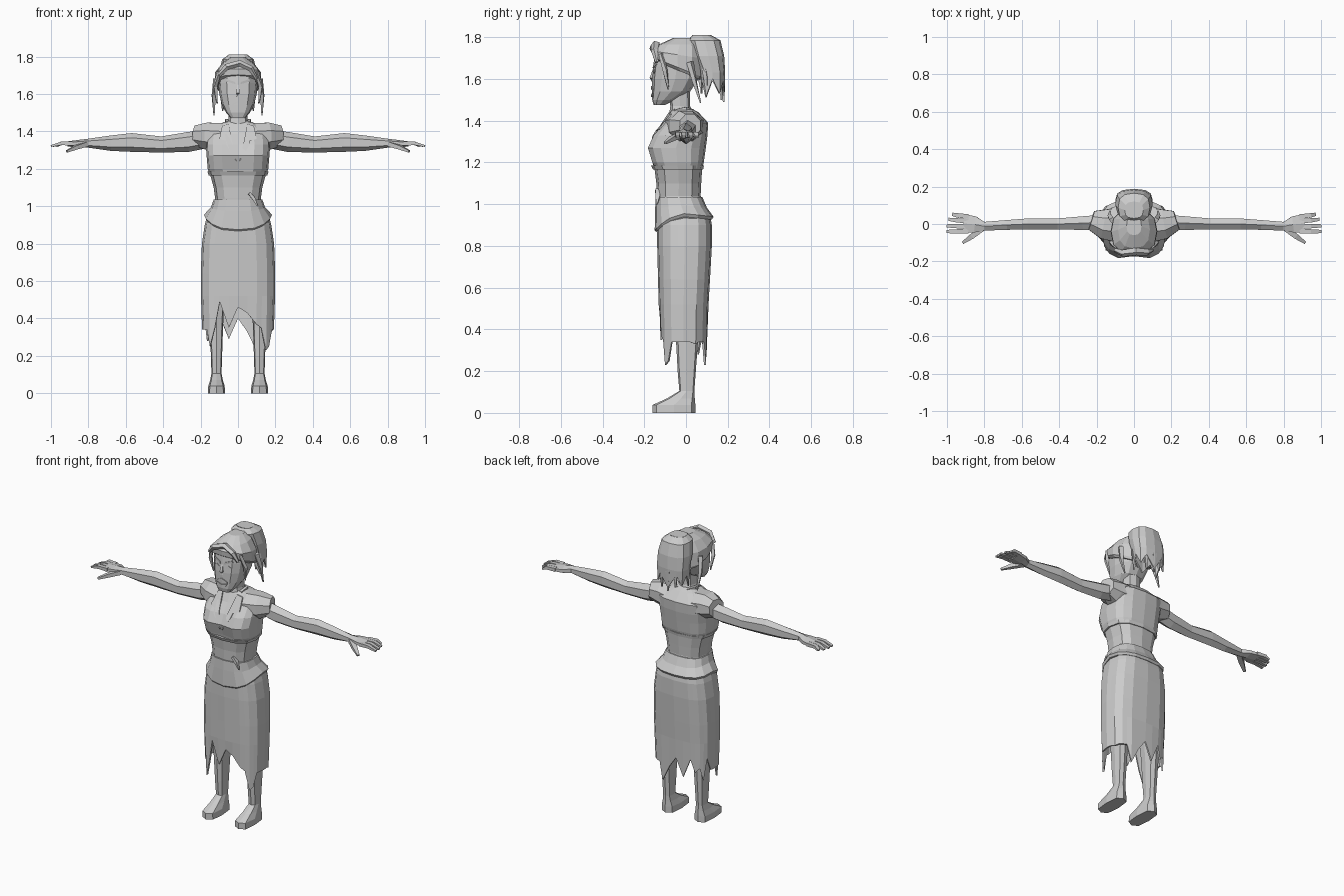
import bpy, bmesh, math
from mathutils import Vector
from mathutils.bvhtree import BVHTree

grey = bpy.data.materials.new("plain grey")
grey.diffuse_color = (0.6, 0.6, 0.6, 1)


def make(name, verts, faces, thick=0):
    """Flat-shaded mesh object with outward normals."""
    bm = bmesh.new()
    vs = [bm.verts.new(v) for v in verts]
    for f in faces:
        bm.faces.new([vs[i] for i in f])
    bmesh.ops.recalc_face_normals(bm, faces=bm.faces)
    me = bpy.data.meshes.new(name)
    bm.to_mesh(me)
    bm.free()
    me.materials.append(grey)
    ob = bpy.data.objects.new(name, me)
    bpy.context.collection.objects.link(ob)
    if thick:
        m = ob.modifiers.new("thickness", 'SOLIDIFY')
        m.thickness = thick
    return ob


def ring(z, rx, yf, yb, n=12, p=0.75, tilt=0, cx=0):
    """Rounded-box cross-section between yf (front) and yb (back)."""
    pts = []
    for i in range(n):
        a = 2 * math.pi * i / n
        c, s = math.cos(a), math.sin(a)
        x = cx + rx * math.copysign(abs(c) ** p, c)
        y = (yf + yb) / 2 + (yb - yf) / 2 * math.copysign(abs(s) ** p, s)
        pts.append(Vector((x, y, z + tilt * y)))
    return pts


def loft(name, rings, caps=True, thick=0):
    n = len(rings[0])
    faces = [(k * n + i, k * n + (i + 1) % n, (k + 1) * n + (i + 1) % n, (k + 1) * n + i)
             for k in range(len(rings) - 1) for i in range(n)]
    if caps:
        faces += [tuple(range(n)), tuple(range(len(rings) * n - n, len(rings) * n))]
    return make(name, [v for r in rings for v in r], faces, thick)


def tube(name, path, n=6, side=1):
    """Tube along (x, y, z, horizontal radius, vertical radius) points."""
    cs = [Vector(p[:3]) for p in path]
    rings = []
    for k, p in enumerate(path):
        d = cs[min(k + 1, len(cs) - 1)] - cs[max(k - 1, 0)]
        q = d.to_track_quat('Z', 'Y')
        r = []
        for i in range(n):
            a = 2 * math.pi * (i + 0.5) / n
            v = cs[k] + q @ Vector((p[3] * math.cos(a), p[4] * math.sin(a), 0))
            v.x *= side
            r.append(v)
        rings.append(r)
    return loft(name, rings)


def plate(name, target, pts, side=1, out=0.005):
    """Thin plate laid on the front of a part, from (x, z) points."""
    me = target.data
    tree = BVHTree.FromPolygons([v.co for v in me.vertices], [tuple(p.vertices) for p in me.polygons])
    front, back = [], []
    for x, z in pts:
        hit = tree.ray_cast(Vector((x * side, -1, z)), Vector((0, 1, 0)))[0]
        y = hit.y if hit else -0.1
        front.append((x * side, y - out, z))
        back.append((x * side, y + 0.004, z))
    n = len(pts)
    faces = [tuple(range(n)), tuple(range(n, 2 * n))]
    faces += [(i, (i + 1) % n, n + (i + 1) % n, n + i) for i in range(n)]
    return make(name, front + back, faces)


def halved(r):
    """Doubles the points of a ring while keeping its flat sides."""
    return [v for i in range(len(r)) for v in (r[i], (r[i] + r[(i + 1) % len(r)]) / 2)]


# Torso
loft("midriff", [ring(0.95, 0.14, -0.13, 0.10), ring(1.04, 0.122, -0.14, 0.07),
                 ring(1.10, 0.13, -0.142, 0.073), ring(1.18, 0.152, -0.152, 0.078)])
bust = [ring(*r, n=16, p=0.7) for r in (
    (1.172, 0.153, -0.152, 0.078), (1.20, 0.162, -0.168, 0.085), (1.27, 0.168, -0.19, 0.095),
    (1.33, 0.172, -0.162, 0.103), (1.39, 0.165, -0.108, 0.106), (1.44, 0.10, -0.078, 0.06),
    (1.455, 0.062, -0.065, 0.03))]
for k in (1, 2, 3):
    bust[k][12].y += 0.018  # centre crease
chest = loft("top_garment", bust)
loft("top_hem", [ring(1.165, 0.157, -0.158, 0.082), ring(1.185, 0.163, -0.167, 0.086)])
loft("neck", [ring(1.40, 0.065, -0.085, 0.045, 8), ring(1.47, 0.05, -0.075, 0.02, 8),
              ring(1.56, 0.05, -0.09, 0.02, 8)])

# Waist wrap with a pointed lower edge
def wrap_edge(r, drop):
    for v in r:
        v.z -= drop * max(0, -v.y / 0.145) ** 2 + 0.015 * max(0, v.y / 0.13)
    return r

loft("waist_wrap", [ring(1.035, 0.13, -0.145, 0.078, 16), wrap_edge(ring(0.995, 0.145, -0.148, 0.10, 16), 0.02),
                    wrap_edge(ring(0.955, 0.182, -0.15, 0.132, 16), 0.075),
                    wrap_edge(ring(0.94, 0.174, -0.143, 0.124, 16), 0.075)])
tube("waist_tie", [(0.06, -0.14, 1.07, 0.01, 0.01), (0.085, -0.135, 1.04, 0.016, 0.012),
                   (0.105, -0.14, 1.0, 0.004, 0.004)], 4)

# Skirt with a torn hem
hem = [0.34, 0.34, 0.33, 0.34, 0.34, 0.34, 0.23, 0.33, 0.40, 0.29, 0.41, 0.33, 0.36, 0.28, 0.42, 0.34,
       0.34, 0.34, 0.34, 0.34, 0.25, 0.35, 0.49, 0.35, 0.46, 0.43, 0.37, 0.35, 0.23, 0.25, 0.34, 0.34]
rows = [halved(ring(*r, n=16, p=0.7)) for r in (
    (0.95, 0.165, -0.132, 0.115), (0.90, 0.178, -0.138, 0.124), (0.80, 0.193, -0.138, 0.124),
    (0.64, 0.199, -0.134, 0.115), (0.52, 0.198, -0.131, 0.108), (0.0, 0.192, -0.125, 0.102))]
for v, z in zip(rows[-1], hem):
    v.z = z
loft("skirt", rows, caps=False, thick=0.01)

# Head
head = loft("head", [ring(*r, n=12, p=0.8) for r in (
    (1.475, 0.042, -0.155, -0.10), (1.50, 0.064, -0.162, -0.05), (1.54, 0.085, -0.163, 0.02),
    (1.60, 0.10, -0.163, 0.06), (1.66, 0.105, -0.157, 0.07), (1.72, 0.10, -0.15, 0.07),
    (1.77, 0.07, -0.10, 0.05))])
tube("nose", [(0, -0.152, 1.65, 0.007, 0.007), (0, -0.165, 1.605, 0.013, 0.013),
              (0, -0.158, 1.588, 0.012, 0.008)], 4)

# Hair cap, fuller at the back
loft("hair_cap", [ring(1.625, 0.112, -0.13, 0.075, 12, 0.8, -0.42), ring(1.64, 0.125, -0.158, 0.08, 12, 0.8, -0.4),
                  ring(1.71, 0.122, -0.162, 0.08, 12, 0.8, -0.15), ring(1.765, 0.085, -0.13, 0.07, 12, 0.8),
                  ring(1.797, 0.04, -0.06, 0.04, 12, 0.8)])
tube("forehead_roll", [(-0.10, -0.14, 1.70, 0.012, 0.012), (-0.06, -0.155, 1.745, 0.02, 0.018),
                       (0.01, -0.145, 1.765, 0.022, 0.018), (0.07, -0.15, 1.735, 0.018, 0.016),
                       (0.10, -0.14, 1.68, 0.008, 0.008)], 5)

# Gathered hair falling behind, ending in separate locks
tail = [ring(*r, n=12) for r in (
    (1.81, 0.05, 0.03, 0.12), (1.785, 0.085, 0.01, 0.165), (1.71, 0.10, 0.03, 0.183),
    (1.63, 0.10, 0.065, 0.188), (0.0, 0.095, 0.07, 0.185))]
for i, v in enumerate(tail[-1]):
    v.z = (1.60, 1.53, 1.59, 1.51)[i % 4]
loft("hair_tail", tail, caps=False, thick=0.008)
make("hair_tail_top", [v + Vector((0, 0, 0.001)) for v in tail[0]], [tuple(range(12))])
for i, (x, y, z) in enumerate([(-0.08, 0.09, 1.55), (-0.045, 0.17, 1.52), (0.0, 0.18, 1.49),
                               (0.05, 0.17, 1.50), (0.08, 0.10, 1.53), (0.03, 0.07, 1.56)]):
    tube(f"back_lock_{i}", [(x * 0.9, y - 0.015, 1.70, 0.02, 0.016), (x, y - 0.003, 1.61, 0.018, 0.014),
                            (x, y, z, 0.005, 0.005)], 4)

for s, tag in ((1, "left"), (-1, "right")):
    # Face details
    plate(f"{tag}_eye", head, [(0.022, 1.632), (0.04, 1.626), (0.058, 1.636), (0.04, 1.645)], s, 0.003)
    plate(f"{tag}_brow", head, [(0.013, 1.652), (0.065, 1.668), (0.06, 1.68), (0.015, 1.664)], s)
    plate(f"{tag}_upper_lip", head, [(0, 1.565), (0.035, 1.545), (0.035, 1.532), (0.022, 1.545), (0, 1.552)], s)
    plate(f"{tag}_lower_lip", head, [(0, 1.513), (0.025, 1.516), (0.035, 1.532), (0.022, 1.53), (0, 1.525)], s)
    # Loose side locks
    tube(f"{tag}_temple_lock", [(0.10, -0.12, 1.72, 0.012, 0.012), (0.122, -0.10, 1.64, 0.013, 0.013),
                                (0.112, -0.085, 1.55, 0.004, 0.004)], 4, s)
    tube(f"{tag}_ear_lock", [(0.115, 0.02, 1.68, 0.018, 0.018), (0.13, 0.04, 1.59, 0.013, 0.013),
                             (0.128, 0.07, 1.485, 0.004, 0.004)], 4, s)
    # Lapels and cap sleeves
    plate(f"{tag}_lapel", chest, [(0.05, 1.44), (0.085, 1.43), (0.10, 1.36), (0.065, 1.35),
                                  (0.06, 1.325), (0.008, 1.24), (0.03, 1.34)], s, 0.008)
    tube(f"{tag}_collar", [(0.03, 0.03, 1.44, 0.012, 0.02), (0.062, 0.0, 1.45, 0.012, 0.022),
                           (0.058, -0.055, 1.44, 0.012, 0.02)], 4, s)
    tube(f"{tag}_sleeve", [(0.09, -0.005, 1.37, 0.10, 0.08), (0.165, 0.0, 1.375, 0.085, 0.078),
                           (0.228, 0.02, 1.378, 0.056, 0.058)], 8, s)
    # Arm and palm
    tube(f"{tag}_arm", [(0.17, 0.01, 1.36, 0.045, 0.05), (0.27, 0.005, 1.343, 0.042, 0.053),
                        (0.41, 0, 1.33, 0.034, 0.043), (0.57, 0, 1.341, 0.034, 0.05),
                        (0.68, -0.005, 1.337, 0.03, 0.041), (0.80, -0.012, 1.337, 0.027, 0.024),
                        (0.85, -0.003, 1.335, 0.05, 0.02), (0.91, 0.003, 1.333, 0.058, 0.014)], 6, s)
    # Fingers and thumb
    for i, (y0, x1, y1) in enumerate([(-0.04, 1.0, -0.04), (-0.012, 1.0, -0.01), (0.015, 0.99, 0.025), (0.04, 0.97, 0.052)]):
        tube(f"{tag}_finger_{i}", [(0.885, y0, 1.335, 0.017, 0.015), (0.945, (y0 + y1) / 2, 1.336, 0.017, 0.013),
                                   (x1, y1, 1.322, 0.012, 0.007)], 4, s)
    tube(f"{tag}_thumb", [(0.81, -0.025, 1.332, 0.02, 0.018), (0.865, -0.065, 1.315, 0.02, 0.015),
                          (0.915, -0.10, 1.293, 0.01, 0.008)], 4, s)
    # Leg with foot
    loft(f"{tag}_leg", [ring(*r, n=8, p=0.6, cx=s * 0.115) for r in (
        (0, 0.045, -0.16, 0.045), (0.038, 0.044, -0.16, 0.045), (0.07, 0.034, -0.09, 0.042),
        (0.105, 0.027, -0.032, 0.04), (0.20, 0.03, -0.04, 0.047), (0.35, 0.035, -0.048, 0.058),
        (0.50, 0.042, -0.06, 0.06), (0.85, 0.06, -0.09, 0.08))])
